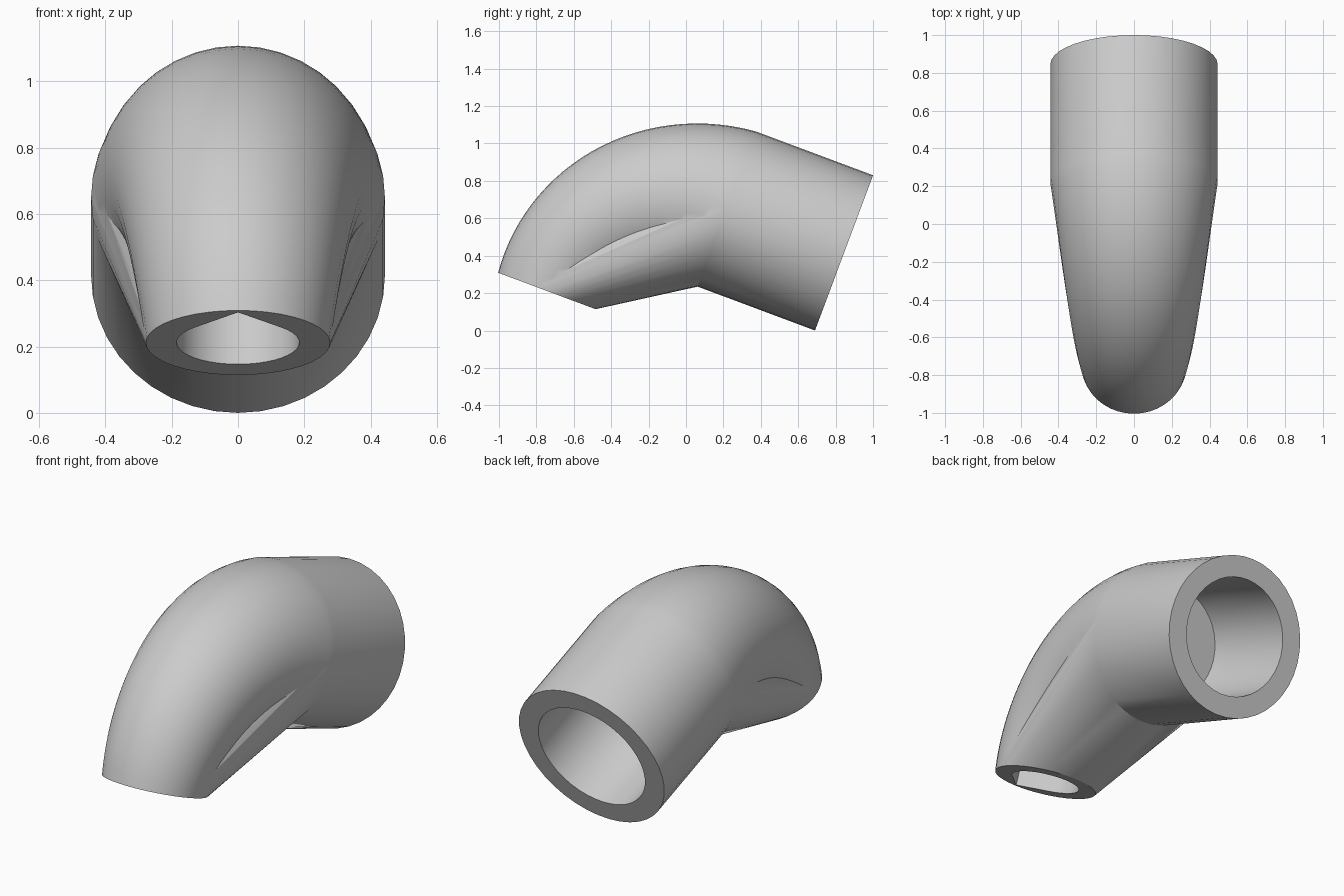
import bpy, bmesh
from math import sin, cos, pi, radians, sqrt
from mathutils import Matrix, Vector

if "Cube" in bpy.data.objects:
    bpy.data.objects.remove(bpy.data.objects["Cube"], do_unlink=True)

SIDES = 40
R_BACK, R_FRONT = 0.443, 0.278      # outer radii of the two ends
STRAIGHT, BEND = 0.67, 0.747        # straight length and bend radius
# Local frame: y points out of the back socket, z points away from the bend
PLACE = Matrix.Translation((0, 0.845, 0.415)) @ Matrix.Rotation(radians(-20.5), 4, 'X')

grey = bpy.data.materials.new("plain_grey")
grey.use_nodes = True
colour = (0.6, 0.6, 0.6, 1)
grey.diffuse_color = colour
grey.node_tree.nodes["Principled BSDF"].inputs["Base Color"].default_value = colour


def finish(name, bm):
    bmesh.ops.recalc_face_normals(bm, faces=bm.faces)
    mesh = bpy.data.meshes.new(name)
    bm.to_mesh(mesh)
    bm.free()
    mesh.transform(PLACE)
    mesh.materials.append(grey)
    obj = bpy.data.objects.new(name, mesh)
    bpy.context.collection.objects.link(obj)
    return obj


def loft(name, rings):
    """Skin a closed tube over rings of equal length."""
    bm = bmesh.new()
    rows = [[bm.verts.new(p) for p in ring] for ring in rings]
    for a, b in zip(rows, rows[1:]):
        n = len(a)
        for i in range(n):
            j = (i + 1) % n
            bm.faces.new((a[i], a[j], b[j], b[i]))
    bm.faces.new(rows[0])
    bm.faces.new(rows[-1])
    return finish(name, bm)


def circle(y, r):
    return [Vector((r * sin(2 * pi * i / SIDES), y, r * cos(2 * pi * i / SIDES)))
            for i in range(SIDES)]


def bend_ring(t):
    """Section of the tapering bend, t from 0 (straight end) to 1 (front end)."""
    r = R_BACK + (R_FRONT - R_BACK) * t
    out = Vector((0, -sin(t * pi / 2), cos(t * pi / 2)))
    pivot = Vector((0, -STRAIGHT, -BEND))
    return [pivot + out * (BEND + p.z) + Vector((p.x, 0, 0)) for p in circle(0, r)]


def combine(obj, other, operation):
    mod = obj.modifiers.new(operation.lower(), 'BOOLEAN')
    mod.operation = operation
    mod.solver = 'EXACT'
    mod.object = other
    bpy.context.view_layer.objects.active = obj
    bpy.ops.object.modifier_apply(modifier=mod.name)
    bpy.data.objects.remove(other, do_unlink=True)


# Straight socket sleeve running into the tapering quarter bend
STEPS = 28
elbow = loft("elbow_body", [circle(0, R_BACK)] + [bend_ring(i / STEPS) for i in range(STEPS + 1)])

# Ruled web filling the inside of the bend
bm = bmesh.new()
for p in bend_ring(0) + bend_ring(1):
    bm.verts.new(p)
bmesh.ops.convex_hull(bm, input=bm.verts)
combine(elbow, finish("inner_web", bm), 'UNION')

# Round blind bore in the back end, narrowing slightly near its floor
bore = loft("back_bore", [circle(0.1, 0.325), circle(-0.44, 0.325), circle(-0.58, 0.305)])
combine(elbow, bore, 'DIFFERENCE')

# Teardrop blind bore in the front end
R_HOLE, DEPTH = 0.185, 0.28


def teardrop(z):
    arc = [radians(45 + 270 * i / 30) for i in range(31)]
    pts = [(R_HOLE * sin(a), R_HOLE * cos(a)) for a in arc] + [(0, R_HOLE * sqrt(2))]
    return [Vector((x, -STRAIGHT - BEND - u, z)) for x, u in pts]


combine(elbow, loft("front_bore", [teardrop(-BEND - 0.1), teardrop(-BEND + DEPTH)]), 'DIFFERENCE')

# Smooth shading with sharp rims
bpy.ops.object.select_all(action='DESELECT')
elbow.select_set(True)
bpy.context.view_layer.objects.active = elbow
bpy.ops.object.shade_smooth_by_angle(angle=radians(30))
